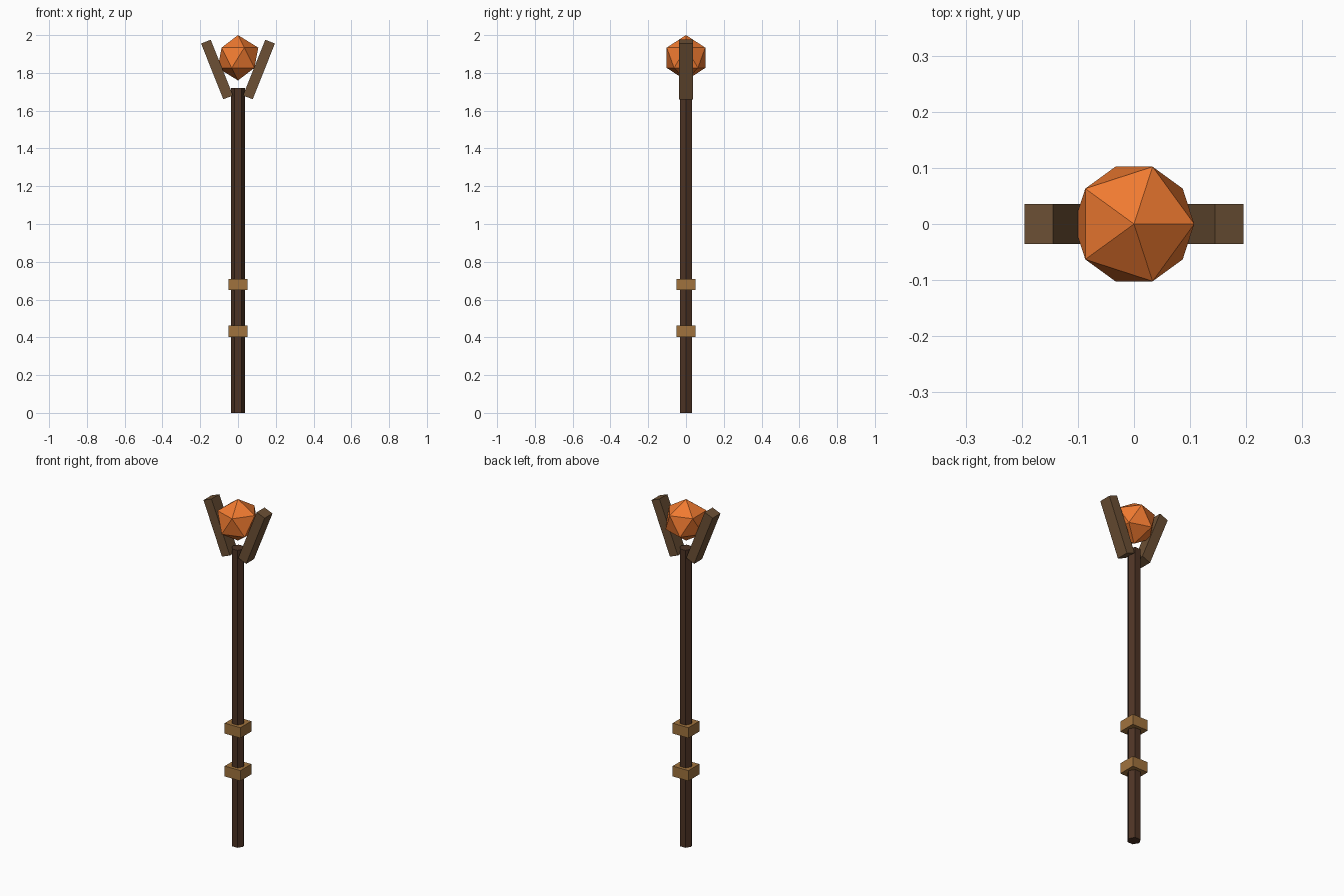
import bpy
import math

if "Cube" in bpy.data.objects:
    bpy.data.objects.remove(bpy.data.objects["Cube"])


def material(name, rgb):
    m = bpy.data.materials.new(name)
    m.diffuse_color = (*rgb, 1.0)
    m.use_nodes = True
    m.node_tree.nodes["Principled BSDF"].inputs["Base Color"].default_value = m.diffuse_color
    return m


def finish(name, mat):
    obj = bpy.context.object
    obj.name = name
    obj.data.materials.append(mat)
    return obj


def box(name, size, loc, mat, tilt=0.0):
    bpy.ops.mesh.primitive_cube_add(size=1, location=loc, rotation=(0, tilt, 0))
    bpy.context.object.scale = size
    return finish(name, mat)


dark_wood = material("dark_wood", (0.075, 0.034, 0.018))
wood = material("wood", (0.15, 0.08, 0.035))
leather = material("leather", (0.35, 0.17, 0.048))
amber = material("amber", (0.87, 0.195, 0.03))

# Six-sided shaft with corners on the x axis
SHAFT_HEIGHT = 1.72
bpy.ops.mesh.primitive_cylinder_add(vertices=6, radius=0.036, depth=SHAFT_HEIGHT,
                                    location=(0, 0, SHAFT_HEIGHT / 2),
                                    rotation=(0, 0, math.radians(30)))
finish("shaft", dark_wood)

# Square grip bands
for name, z in (("lower_band", 0.432), ("upper_band", 0.68)):
    box(name, (0.1, 0.1, 0.06), (0, 0, z), leather)

# Prongs leaning outwards on both sides
for name, side in (("left_prong", -1), ("right_prong", 1)):
    box(name, (0.055, 0.072, 0.318), (side * 0.111, 0, 1.818), wood, side * 0.38)

# Faceted orb held between the prongs
bpy.ops.mesh.primitive_ico_sphere_add(subdivisions=1, radius=0.12, location=(0, 0, 1.88))
finish("orb", amber)
